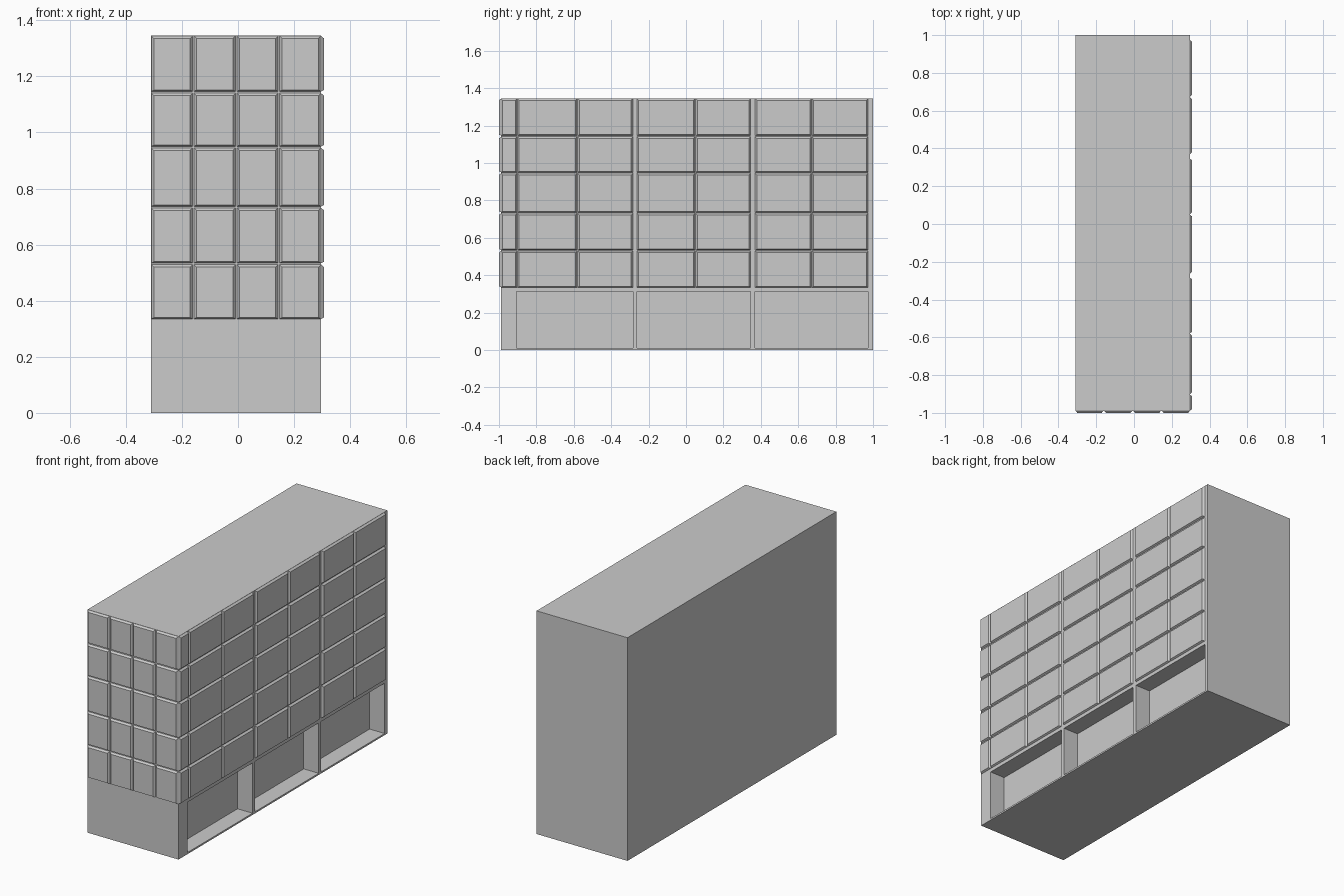
import bpy, bmesh
from mathutils import Vector

if "Cube" in bpy.data.objects:
    bpy.data.objects.remove(bpy.data.objects["Cube"])

X0, X1 = -0.31, 0.296      # main block
Y0, Y1 = -0.989, 1.0
H = 1.345
OUT = 0.011                # panel projection
BEVEL = 0.009              # panel chamfer width

ROWS = [(0.335, 0.529), (0.534, 0.731), (0.736, 0.945), (0.950, 1.140), (1.146, 1.344)]
FRONT_COLS = [(-0.309, -0.162), (-0.157, -0.009), (-0.004, 0.143), (0.148, 0.296)]
SIDE_COLS = [(-0.989, -0.903), (-0.901, -0.582), (-0.579, -0.284), (-0.263, 0.049),
             (0.052, 0.346), (0.370, 0.671), (0.674, 0.974)]
SHOPS = [(-0.906, -0.284), (-0.262, 0.346), (0.370, 0.974)]


def box(name, lo, hi):
    bm = bmesh.new()
    bmesh.ops.create_cube(bm, size=1)
    lo, hi = Vector(lo), Vector(hi)
    for v in bm.verts:
        v.co = Vector([(lo[i] + hi[i]) / 2 + v.co[i] * (hi[i] - lo[i]) for i in range(3)])
    return finish(name, bm)


def finish(name, bm):
    bmesh.ops.recalc_face_normals(bm, faces=bm.faces)
    me = bpy.data.meshes.new(name)
    bm.to_mesh(me)
    bm.free()
    ob = bpy.data.objects.new(name, me)
    bpy.context.collection.objects.link(ob)
    return ob


def panel(bm, place, u, z):
    """Chamfered panel; place(u, z, depth) maps it onto a wall."""
    def ring(inset, depth):
        a, b = u[0] + inset, u[1] - inset
        c, d = z[0] + inset * 0.6, z[1] - inset
        return [bm.verts.new(place(*p, depth)) for p in ((a, c), (b, c), (b, d), (a, d))]
    back, front = ring(0, 0), ring(BEVEL, OUT)
    bm.faces.new(front)
    bm.faces.new(back[::-1])
    for i in range(4):
        j = (i + 1) % 4
        bm.faces.new((back[i], back[j], front[j], front[i]))


def panel_wall(name, place, cols):
    bm = bmesh.new()
    for z in ROWS:
        for u in cols:
            panel(bm, place, u, z)
    return finish(name, bm)


# Main block with ground-floor recesses cut into the right side
block = box("building_block", (X0, Y0, 0), (X1, Y1, H))
for i, (a, b) in enumerate(SHOPS):
    cutter = box(f"recess_cutter_{i}", (X1 - 0.10, a, 0.01), (X1 + 0.1, b, 0.313))
    cutter.hide_render = True
    cutter.hide_viewport = False
    mod = block.modifiers.new(f"recess_{i}", 'BOOLEAN')
    mod.operation = 'DIFFERENCE'
    mod.solver = 'EXACT'
    mod.object = cutter
    bpy.context.view_layer.objects.active = block
    bpy.ops.object.modifier_apply(modifier=mod.name)
    bpy.data.objects.remove(cutter)

# Window panels on the front and right walls
panel_wall("front_window_panels", lambda u, z, d: (u, Y0 - d, z), FRONT_COLS)
panel_wall("side_window_panels", lambda u, z, d: (X1 + d, u, z), SIDE_COLS)
